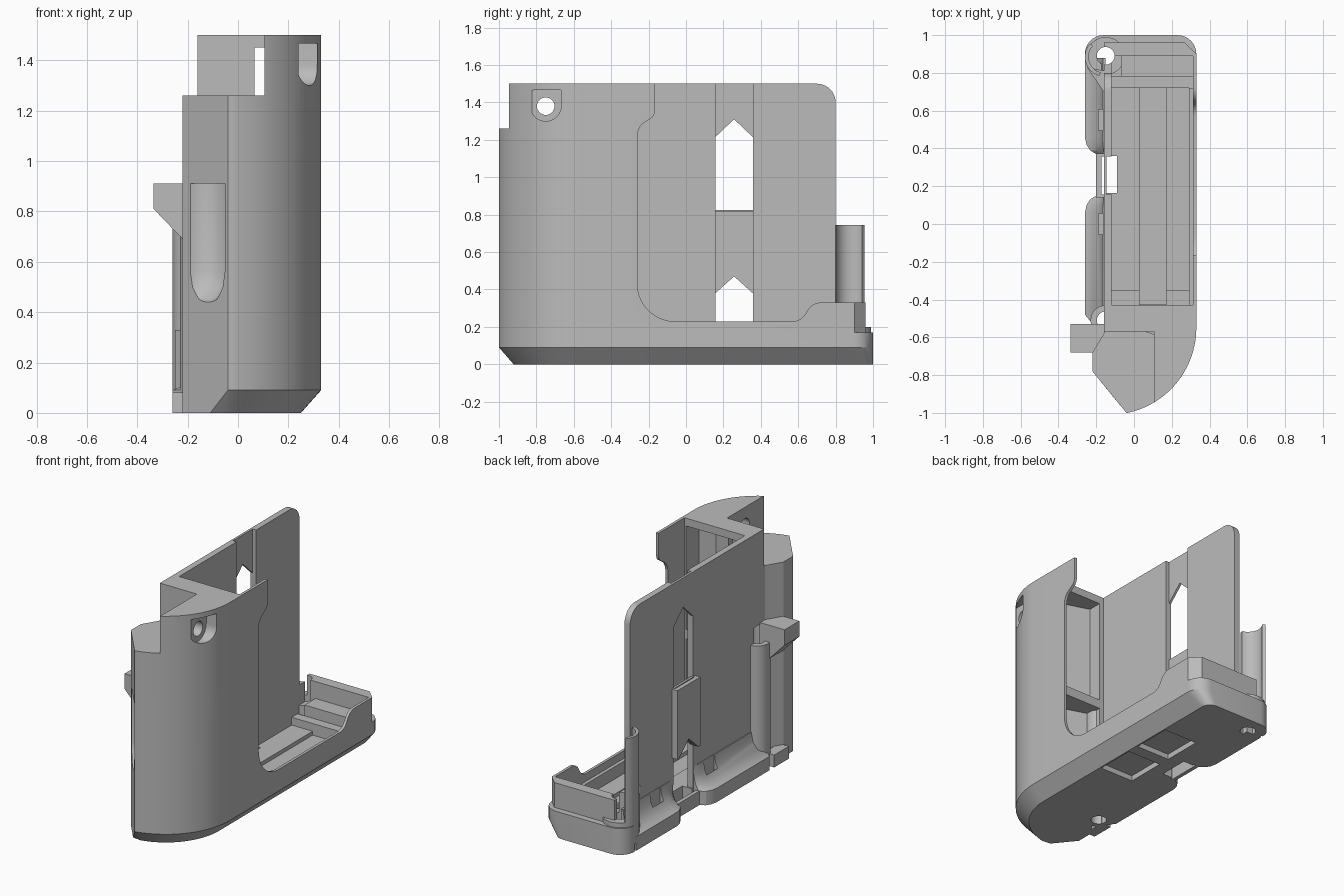
import bpy, bmesh
from math import cos, sin, radians

cube = bpy.data.objects.get("Cube")
if cube:
    bpy.data.objects.remove(cube, do_unlink=True)

grey = bpy.data.materials.new("plain grey")
grey.use_nodes = True
grey.diffuse_color = (0.5, 0.5, 0.5, 1)
grey.node_tree.nodes["Principled BSDF"].inputs["Base Color"].default_value = (0.5, 0.5, 0.5, 1)
parts = []


def loft(name, loops, cutter=False):
    """Closed solid through a row of equal-length 3D loops."""
    bm = bmesh.new()
    rings = [[bm.verts.new(p) for p in loop] for loop in loops]
    n = len(rings[0])
    for a, b in zip(rings, rings[1:]):
        for i in range(n):
            j = (i + 1) % n
            bm.faces.new((a[i], a[j], b[j], b[i]))
    bm.faces.new(rings[0][::-1])
    bm.faces.new(rings[-1])
    bmesh.ops.recalc_face_normals(bm, faces=bm.faces)
    mesh = bpy.data.meshes.new(name)
    bm.to_mesh(mesh)
    bm.free()
    mesh.materials.append(grey)
    obj = bpy.data.objects.new(name, mesh)
    bpy.context.collection.objects.link(obj)
    if cutter:
        obj.hide_render = True
    else:
        parts.append(obj)
    return obj


def prism(name, pts, axis, lo, hi, cutter=False):
    """Extrude a 2D outline along x, y or z."""
    place = {"x": lambda p, h: (h, p[0], p[1]),
             "y": lambda p, h: (p[0], h, p[1]),
             "z": lambda p, h: (p[0], p[1], h)}[axis]
    return loft(name, [[place(p, h) for p in pts] for h in (lo, hi)], cutter)


def box(name, x, y, z, cutter=False):
    return prism(name, [(x[0], y[0]), (x[1], y[0]), (x[1], y[1]), (x[0], y[1])], "z", *z, cutter)


def arc(cx, cy, r, a0, a1, n=10):
    return [(cx + r * cos(radians(a0 + (a1 - a0) * i / n)),
             cy + r * sin(radians(a0 + (a1 - a0) * i / n))) for i in range(n + 1)]


def disc(cx, cy, r, n=32):
    return arc(cx, cy, r, 0, 360, n)[:-1]


def cut(obj, *cutters):
    """Subtract each cutter and bake the result."""
    for c in cutters:
        mod = obj.modifiers.new("cut", "BOOLEAN")
        mod.operation, mod.solver, mod.object = "DIFFERENCE", "EXACT", c
        bpy.context.view_layer.update()
        dg = bpy.context.evaluated_depsgraph_get()
        mesh = bpy.data.meshes.new_from_object(obj.evaluated_get(dg))
        obj.modifiers.clear()
        obj.data = mesh
        bpy.data.objects.remove(c, do_unlink=True)


# Main body: rounded grip and tray in one shell, chamfered along the lower right
def footprint(r, x, nose, z):
    pts = arc(-0.13, -0.55, r, 0, -78, 20) + [nose, (-0.22, -0.78), (-0.22, -0.68),
          (-0.16, -0.58), (-0.16, 0.96), (x - 0.06, 0.96), (x, 0.9)]
    return [(px, py, z) for px, py in pts]


body = loft("main_body", [footprint(0.38, 0.25, (-0.11, -0.915), 0),
                          footprint(0.46, 0.33, (-0.04, -1.0), 0.09),
                          footprint(0.46, 0.33, (-0.04, -1.0), 1.5)])

# Compartment and the space above the tray end
cut(body, box("c", (-0.12, 0.312), (-0.43, 0.89), (0.1, 2), True))
back = [(2, 0.33), (2, 2), (0, 2), (0, 1.5001)] + arc(0.7, 1.4, 0.1, 90, 0) + [(0.8, 0.33)]
cut(body, prism("c", back, "x", -1, 1, True))

# Large opening in the right wall
opening = ([(-0.165, 2), (-0.165, 1.36)] + arc(-0.225, 1.36, 0.06, 0, -45, 5)
           + arc(-0.17, 1.22, 0.09, 135, 180, 5) + arc(-0.06, 0.43, 0.2, 180, 270)
           + arc(0.57, 0.31, 0.08, 270, 330, 6) + arc(0.72, 0.25, 0.08, 150, 90, 6)
           + [(2, 0.33), (2, 2)])
cut(body, prism("c", opening, "x", 0.2, 0.6, True))

# Lowered front corner, screw hole and its slotted seat
cut(body,
    box("c", (-1, 0.105), (-2, -0.57), (1.26, 2), True),
    prism("c", disc(-0.75, 1.38, 0.047), "x", -1, 1, True),
    prism("c", arc(-0.75, 1.383, 0.083, 180, 360, 16) + [(-0.667, 1.467), (-0.833, 1.467)],
          "x", 0.24, 1, True))

# Finger scoop in the slanted front face, rounded at its foot
scoop = [[(x, y, z) for x, y in disc(-0.15 + d, -0.925 + d, r)]
         for z, r, d in ((0.42, 0.05, -0.035), (0.45, 0.085, -0.02), (0.5, 0.105, -0.005),
                         (0.56, 0.115, 0), (0.91, 0.115, 0))]
cut(body, loft("c", scoop, True))

# Hollows in the rear face of the grip
pocket = [(-0.09, -0.4), (0.3, -0.4), (0.3, -0.56), (0.22, -0.62), (-0.09, -0.52)]
for lo, hi in ((0.16, 0.72), (0.78, 1.45)):
    cut(body, prism("c", pocket, "z", lo, hi, True))

# Left wall: inner groove, pointed windows and floor slot
cut(body,
    box("c", (-0.145, -0.1), (0.157, 0.357), (0.1, 2), True),
    prism("c", [(0.157, 0.82), (0.357, 0.82), (0.357, 1.215), (0.257, 1.31), (0.157, 1.215)],
          "x", -0.3, -0.1, True),
    prism("c", [(0.157, 0.1), (0.357, 0.1), (0.357, 0.38), (0.257, 0.47), (0.157, 0.38)],
          "x", -0.3, -0.1, True),
    box("c", (-0.175, -0.09), (0.165, 0.36), (-1, 0.2), True))

# Channel in the floor and shallow recesses underneath
cut(body, box("c", (0.03, 0.17), (-0.425, 0.72), (0.075, 0.5), True))
for y in (0.11, 0.45):
    cut(body, box("c", (0.0, 0.24), (y - 0.13, y + 0.13), (-1, 0.035), True))

# Screw passages through the floor
for y in (0.89, -0.51):
    cut(body, prism("c", disc(-0.15, y, 0.047), "z", -1, 0.9, True))

# Steps at both ends of the compartment
box("rear_low_step", (-0.12, 0.315), (0.72, 0.78), (0.08, 0.15))
box("rear_high_step", (-0.07, 0.315), (0.78, 0.9), (0.08, 0.22))
for lo, hi in ((-0.12, 0.03), (0.17, 0.315)):
    box("front_low_step", (lo, hi), (-0.43, -0.35), (0.08, 0.16))
box("floor_edge_rail", (0.29, 0.315), (-0.43, 0.72), (0.08, 0.18))

# Rear lip of the tray, with rounded corners
def lip(x, r, z):
    pts = [(-0.16, 0.9)] + arc(-0.16, 0.9, 0.1, 180, 90, 8) + arc(x - r, 1 - r, r, 90, 0, 8) + [(x, 0.89)]
    return [(px, py, z) for px, py in pts]


rear_lip = loft("rear_lip", [lip(0.25, 0.06, 0), lip(0.33, 0.1, 0.09), lip(0.33, 0.1, 0.17)])
cut(rear_lip, prism("c", disc(-0.15, 0.89, 0.047), "z", -1, 1, True))

# Screw bosses
for name, y, r, top in (("rear_boss", 0.89, 0.1, 0.2), ("front_boss", -0.51, 0.08, 0.8)):
    boss = prism(name, disc(-0.15, y, r), "z", 0.0, top)
    cut(boss, prism("c", disc(-0.15, y, 0.047), "z", -1, 2, True))

# Curved guard standing behind the rear boss
guard = arc(-0.155, 0.885, 0.105, 138, 255, 16) + arc(-0.155, 0.885, 0.085, 255, 138, 16)
prism("rear_guard", guard, "z", 0.05, 0.745)
prism("rear_guard_web", [(-0.25, 0.83), (-0.16, 0.7), (-0.15, 0.81), (-0.2, 0.82)], "z", 0.05, 0.33)

# Flared skirts along the foot of the left wall
def skirt(name, ends, notch):
    flare = ((-0.15, 0), (-0.26, 0), (-0.26, 0.09), (-0.235, 0.1), (-0.2, 0.13),
             (-0.175, 0.18), (-0.165, 0.24), (-0.15, 0.24))
    loops = [[(-0.15 + (x + 0.15) * s, y, z) for x, z in flare] for y, s in ends]
    obj = loft(name, loops)
    cut(obj, box("c", (-0.187, -0.162), (notch - 0.055, notch + 0.055), (0.06, 0.5), True))
    if notch < 0.3:
        cut(obj, prism("c", disc(-0.15, -0.51, 0.047), "z", -1, 2, True))


skirt("rear_skirt", ((0.37, 0.45), (0.39, 0.75), (0.42, 0.92), (0.46, 1), (0.88, 1)), 0.55)
skirt("front_skirt", ((-0.52, 0.7), (-0.48, 1), (0.06, 1), (0.1, 0.92), (0.13, 0.75), (0.15, 0.45)), 0.0)

# Strap bridging the wall slot, with a notched lower end
prism("slot_strap", [(0.157, 0.38), (0.257, 0.47), (0.357, 0.38), (0.357, 0.825), (0.157, 0.825)],
      "x", -0.2, -0.172)
for y in (0.14, 0.357):
    box("strap_side", (-0.2, -0.155), (y, y + 0.017), (0.38, 0.825))
box("slot_foot", (-0.2, -0.175), (0.14, 0.38), (0, 0.09))

# Side hook with a sloped underside, and the small foot below it
prism("side_hook", [(-0.335, 0.81), (-0.22, 0.69), (-0.15, 0.69), (-0.15, 0.91), (-0.335, 0.91)],
      "y", -0.68, -0.53)
box("hook_foot", (-0.26, -0.19), (-0.68, -0.53), (0, 0.08))

# Smooth rounded faces while keeping crisp edges
bpy.ops.object.select_all(action="DESELECT")
for p in parts:
    p.select_set(True)
bpy.context.view_layer.objects.active = parts[0]
bpy.ops.object.shade_smooth_by_angle(angle=radians(25))
